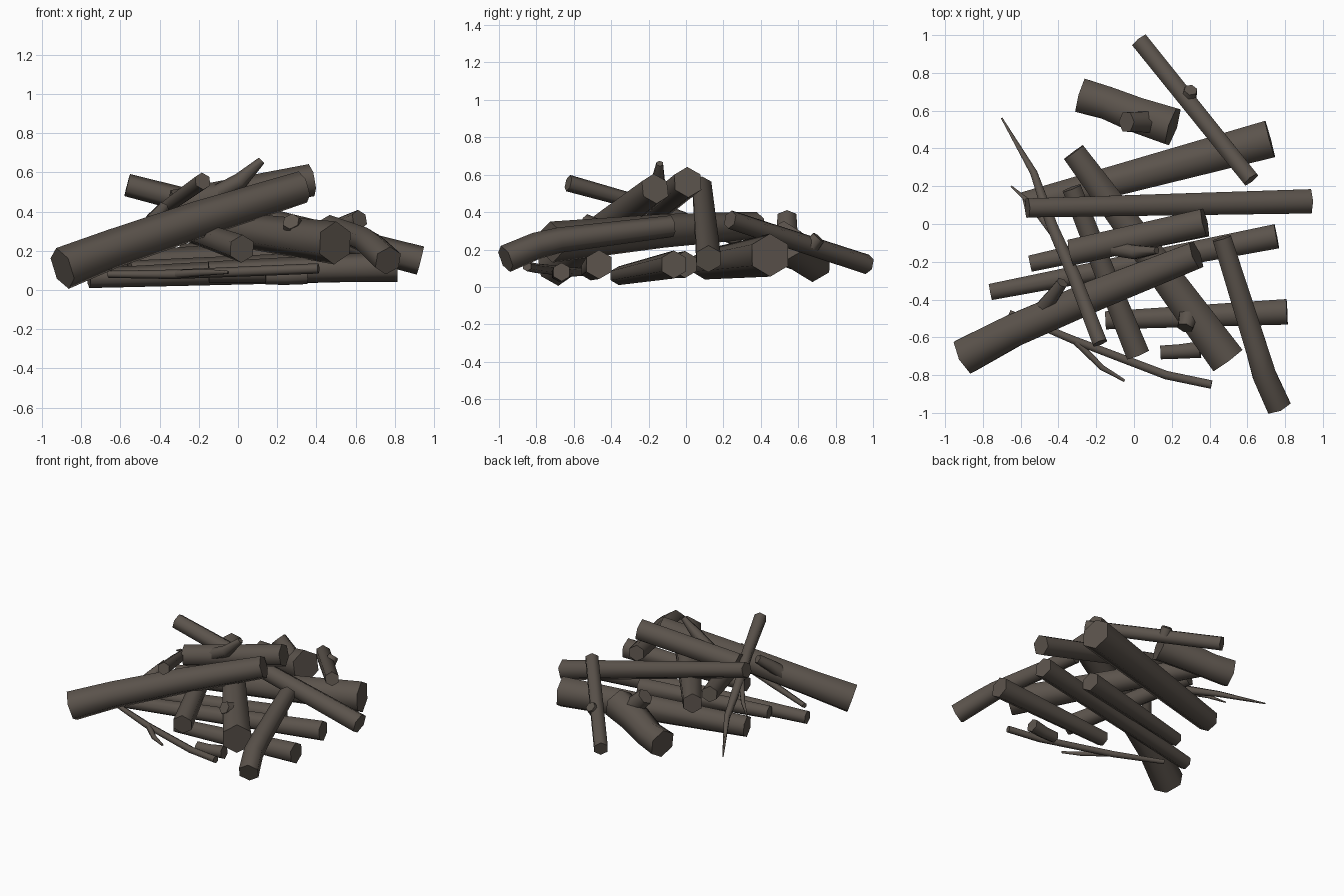
import bpy, bmesh, math
from mathutils import Vector

bark = bpy.data.materials.new("dark_brown_bark")
bark.diffuse_color = (0.105, 0.087, 0.072, 1)


def log(name, *pts, sides=6):
    """Capped hexagonal log swept along points (x, y, z, radius)."""
    bm = bmesh.new()
    centre = [Vector(p[:3]) for p in pts]
    rings = []
    for i, p in enumerate(pts):
        a, b = centre[max(i - 1, 0)], centre[min(i + 1, len(pts) - 1)]
        d = (b - a).normalized()
        side = d.cross(Vector((0, 0, 1))).normalized()
        up = side.cross(d)
        rings.append([bm.verts.new(centre[i] + p[3] * (
            up * math.cos(k * math.tau / sides) + side * math.sin(k * math.tau / sides)))
            for k in range(sides)])
    for r, s in zip(rings, rings[1:]):
        for k in range(sides):
            n = (k + 1) % sides
            bm.faces.new((r[k], r[n], s[n], s[k]))
    bm.faces.new(rings[0])
    bm.faces.new(rings[-1])
    bmesh.ops.recalc_face_normals(bm, faces=bm.faces)
    # rounded sides, sharp cut ends
    for f in bm.faces:
        f.smooth = len(f.verts) == 4
    for e in bm.edges:
        if any(len(f.verts) > 4 for f in e.link_faces):
            e.smooth = False
    me = bpy.data.meshes.new(name)
    bm.to_mesh(me)
    bm.free()
    me.materials.append(bark)
    bpy.context.collection.objects.link(bpy.data.objects.new(name, me))


# Upper big logs
log("front_big_log", (-.895, -.70, .11, .11), (-.64, -.565, .21, .10),
    (-.2, -.375, .36, .095), (.33, -.165, .525, .083))
log("front_big_log_stub", (-.49, -.46, .28, .05), (-.43, -.38, .36, .04), (-.38, -.31, .42, .033))
log("second_big_log", (-.33, -.15, .43, .08), (.375, .01, .56, .083))
log("second_big_log_branch", (-.11, -.13, .49, .045), (.01, -.15, .555, .042), (.12, -.14, .66, .02))

# Long pole leaning across the heap
log("long_pole", (-.565, .085, .535, .058), (.93, .12, .15, .074))

# Bent log at front right
log("bent_log", (.465, -.075, .325, .058), (.655, -.68, .25, .068),
    (.69, -.80, .22, .072), (.765, -.965, .15, .075))

# Bottom logs
log("back_base_log", (-.58, .10, .12, .08), (.72, .45, .17, .115))
log("middle_base_log", (-.76, -.36, .06, .05), (.755, -.065, .12, .075))
log("hidden_base_log", (-.55, -.21, .10, .05), (.385, -.005, .12, .072))
log("front_base_log", (-.15, -.51, .09, .055), (.81, -.465, .12, .078))

# Logs running front to back
log("diagonal_log", (-.32, .38, .33, .072), (.05, -.12, .30, .09), (.495, -.72, .24, .11))
log("diagonal_log_stub", (.30, -.43, .27, .08), (.285, -.50, .32, .055), (.27, -.55, .35, .045))
log("cross_log", (-.33, .19, .33, .058), (-.15, -.27, .27, .064), (.02, -.69, .21, .072))

# Crooked chunk and thin log at the back
log("crooked_chunk", (-.28, .68, .13, .105), (-.14, .64, .15, .10),
    (.02, .575, .20, .108), (.205, .515, .24, .115))
log("crooked_chunk_stub", (.06, .54, .27, .065), (-.04, .54, .37, .058))
log("back_thin_log", (.03, .97, .12, .053), (.62, .235, .36, .05))
log("back_thin_log_stub", (.29, .67, .22, .045), (.30, .71, .265, .037))

# Thin tapering stick with a twig
log("tapered_stick", (-.18, -.63, .555, .045), (-.32, -.27, .455, .04),
    (-.43, -.02, .37, .034), (-.53, .27, .24, .022), (-.70, .56, .10, .005))
log("tapered_stick_twig", (-.41, -.07, .38, .025), (-.56, .12, .30, .015), (-.65, .20, .25, .005))

# Ground stick with a twig, and a short offcut
log("ground_stick", (-.66, -.47, .08, .018), (-.33, -.61, .08, .024),
    (.17, -.80, .10, .026), (.41, -.85, .11, .026))
log("ground_stick_twig", (-.32, -.61, .08, .022), (-.17, -.76, .09, .017), (-.05, -.83, .09, .008))
log("short_offcut", (.14, -.68, .07, .042), (.24, -.675, .07, .044), (.35, -.665, .08, .05))
